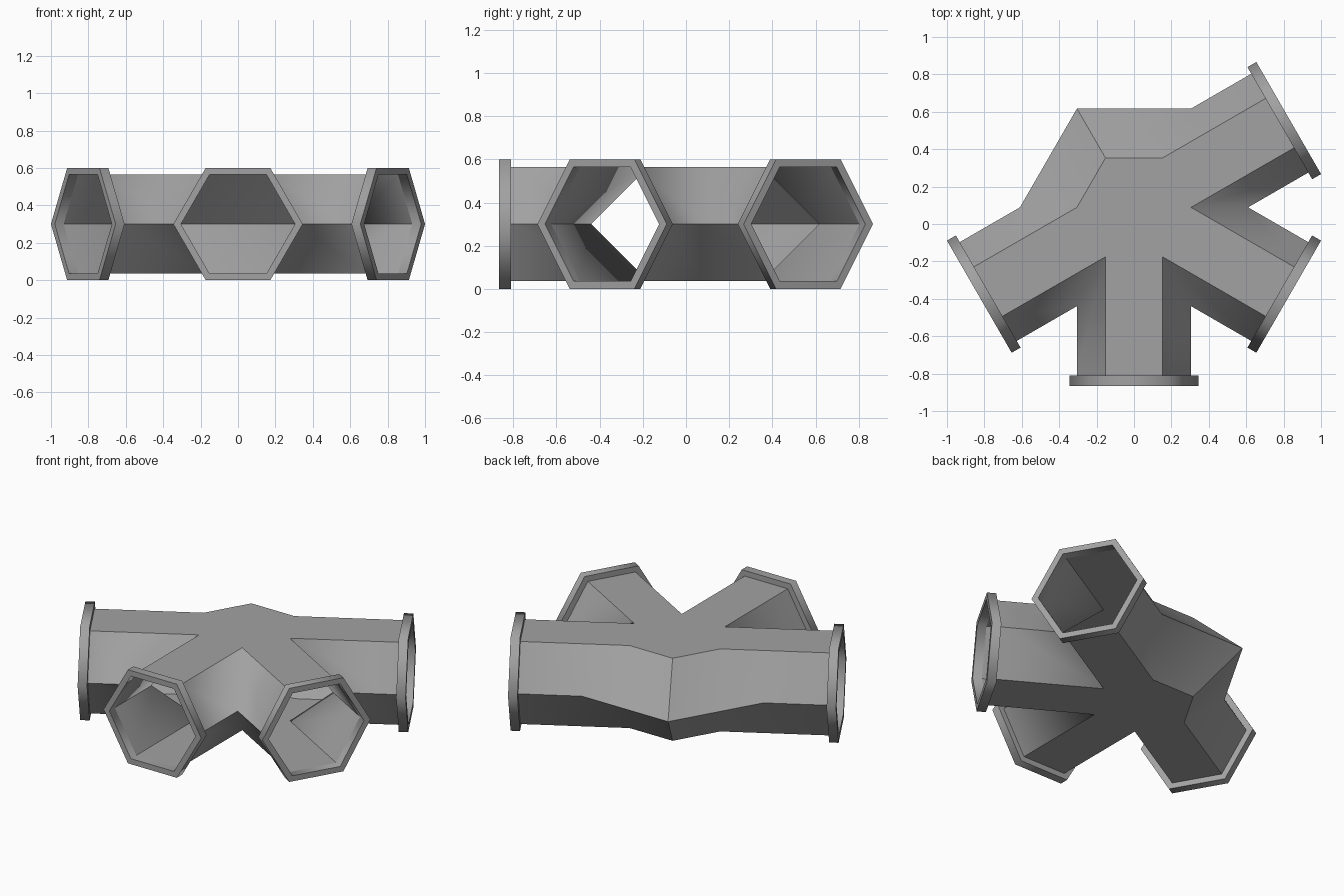
import bpy, bmesh
from math import radians, sin, cos, pi
from mathutils import Vector, Matrix

if "Cube" in bpy.data.objects:
    bpy.data.objects.remove(bpy.data.objects["Cube"])

R = 0.305            # tube hexagon radius
RIM = 0.346          # flange hexagon radius
REACH = 0.955        # hub centre to flange face
RIM_DEPTH = 0.055
CENTRE = Vector((0, 0.089, 0.3))
ARMS = {"back_left": 30, "front_left": -30, "front": -90, "front_right": 210}
CLOSED = (90, 150)

grey = bpy.data.materials.new("Pipe grey")
grey.use_nodes = True
colour = (0.36, 0.36, 0.36, 1)
grey.diffuse_color = colour
bsdf = grey.node_tree.nodes["Principled BSDF"]
bsdf.inputs["Base Color"].default_value = colour
bsdf.inputs["Roughness"].default_value = 0.8


def hexagon(angle, distance, radius):
    """Upright hexagon across an arm, flat sides at the top and bottom."""
    spin = Matrix.Rotation(radians(angle), 3, "Z")
    return [CENTRE + spin @ Vector((distance, radius * cos(i * pi / 3), radius * sin(i * pi / 3)))
            for i in range(6)]


def hub_corner(angle, level):
    """Hub corner: wide at the middle, half as wide at the top and bottom."""
    r = 2 * R if level == 0 else R
    a = radians(angle)
    return CENTRE + Vector((r * cos(a), r * sin(a), level * R * sin(pi / 3)))


def hub_mouth(angle):
    left, right = angle + 30, angle - 30
    return [hub_corner(a, k) for a, k in
            ((left, 0), (left, 1), (right, 1), (right, 0), (right, -1), (left, -1))]


def add_face(bm, points):
    return bm.faces.new([bm.verts.new(p) for p in points])


def bridge(bm, a, b):
    for i in range(len(a)):
        j = (i + 1) % len(a)
        add_face(bm, (a[i], a[j], b[j], b[i]))


def finish(bm, name, is_sharp):
    bmesh.ops.remove_doubles(bm, verts=bm.verts, dist=0.0005)
    bmesh.ops.recalc_face_normals(bm, faces=bm.faces)
    for face in bm.faces:
        face.smooth = True
    for edge in bm.edges:
        edge.smooth = not is_sharp(edge)
    mesh = bpy.data.meshes.new(name)
    bm.to_mesh(mesh)
    bm.free()
    mesh.materials.append(grey)
    obj = bpy.data.objects.new(name, mesh)
    bpy.context.collection.objects.link(obj)


def pipe_sharp(edge):
    """Crotch seams stay soft; the closed hub corner and tube edges are sharp."""
    a, b = (v.co - CENTRE for v in edge.verts)
    flat_a, flat_b = a.xy, b.xy
    if abs(a.z - b.z) > 0.1 and flat_a.normalized().dot(flat_b.normalized()) > 0.999:
        closed_corner = (flat_a.normalized() - Vector((cos(radians(120)), sin(radians(120))))).length < 0.05
        return closed_corner
    return edge.calc_face_angle(0) > radians(40)


# Hollow hub with open tubes
bm = bmesh.new()
for level in (1, -1):
    add_face(bm, [hub_corner(a, level) for a in range(0, 360, 60)])
for angle in CLOSED:
    for level in (1, -1):
        add_face(bm, (hub_corner(angle - 30, 0), hub_corner(angle + 30, 0),
                      hub_corner(angle + 30, level), hub_corner(angle - 30, level)))
for angle in ARMS.values():
    bridge(bm, hub_mouth(angle), hexagon(angle, REACH - RIM_DEPTH, R))
finish(bm, "pipe_junction", pipe_sharp)

# Flange ring on each tube end
for name, angle in ARMS.items():
    bm = bmesh.new()
    rings = [hexagon(angle, d, r) for d, r in
             ((REACH - RIM_DEPTH, R), (REACH - RIM_DEPTH, RIM), (REACH, RIM), (REACH, R))]
    for i in range(4):
        bridge(bm, rings[i], rings[(i + 1) % 4])
    finish(bm, name + "_flange", lambda e: e.calc_face_angle(0) > radians(75))
